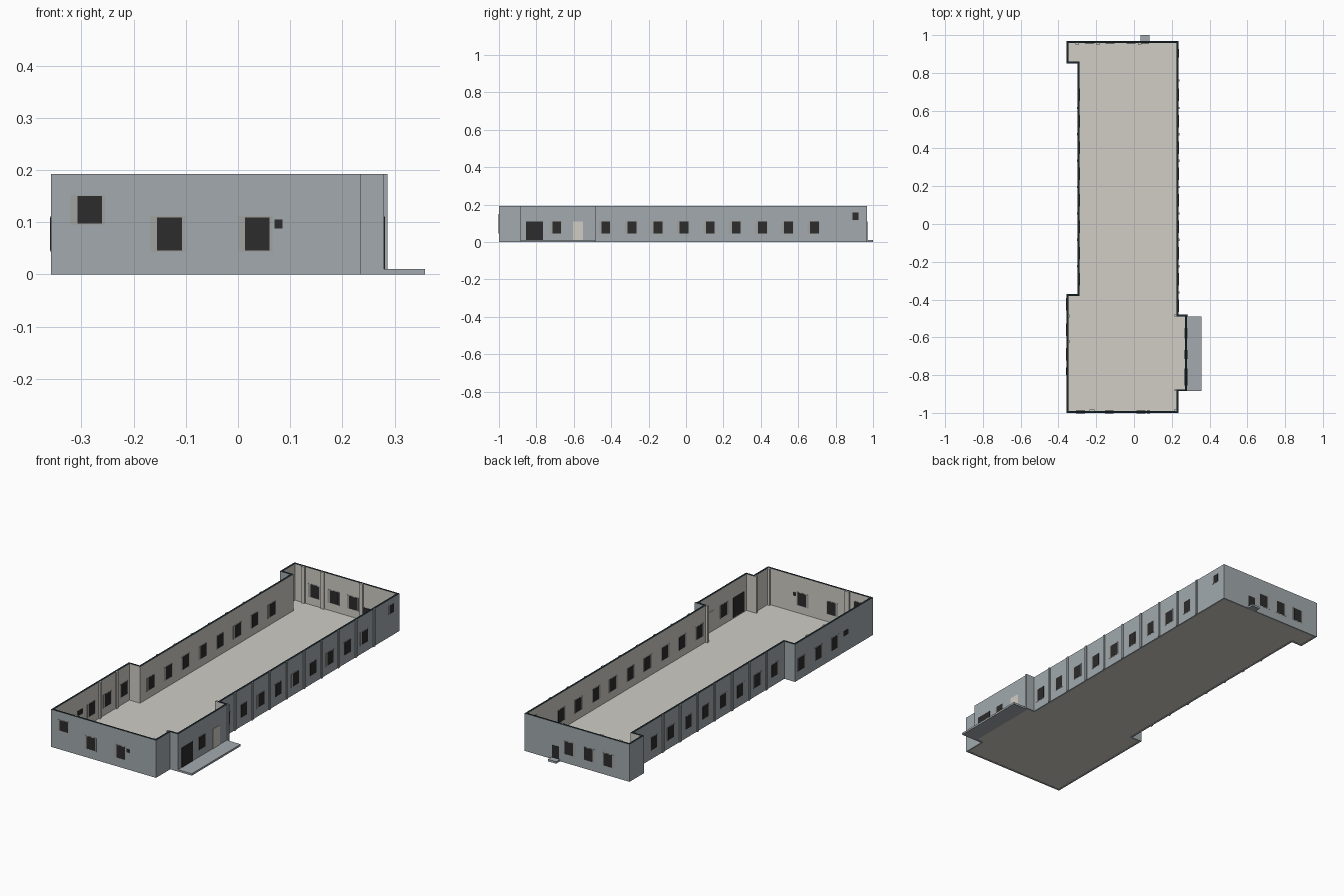
import bpy, bmesh
from mathutils import Vector

if "Cube" in bpy.data.objects:
    bpy.data.objects.remove(bpy.data.objects["Cube"])


def material(name, col):
    m = bpy.data.materials.new(name)
    m.diffuse_color = (*col, 1)
    m.use_nodes = True
    m.node_tree.nodes["Principled BSDF"].inputs["Base Color"].default_value = m.diffuse_color
    return m


GREY = material("outside grey", (0.36, 0.40, 0.42))
BEIGE = material("inside beige", (0.63, 0.61, 0.56))
NAVY = material("wall top navy", (0.010, 0.022, 0.030))
DARK = material("dark glass", (0.025, 0.025, 0.025))
FRAME = material("frame grey", (0.36, 0.36, 0.35))

H, T = 0.192, 0.01  # wall height and thickness
XL, XI, XR, XP = -0.358, -0.298, 0.236, 0.28  # left, left inner, right, porch bay
YF, YB = -1.0, 0.968

# Footprint, counter-clockwise
outline = [(XL, YF), (XR, YF), (XR, -0.885), (XP, -0.885), (XP, -0.48), (XR, -0.48),
           (XR, YB), (XL, YB), (XL, 0.85), (XI, 0.85), (XI, -0.37), (XL, -0.37)]


def inset(points, t):
    """Move an axis-aligned outline inwards by t."""
    out = []
    for i, p in enumerate(points):
        p = Vector(p)
        a = (p - Vector(points[i - 1])).normalized()
        b = (Vector(points[(i + 1) % len(points)]) - p).normalized()
        out.append(p + t * Vector((-a.y - b.y, a.x + b.x)))
    return out


def finish(bm, name, mats):
    me = bpy.data.meshes.new(name)
    bm.to_mesh(me)
    bm.free()
    for m in mats:
        me.materials.append(m)
    ob = bpy.data.objects.new(name, me)
    bpy.context.collection.objects.link(ob)
    return ob


def box(name, x, y, z, mat):
    bm = bmesh.new()
    bmesh.ops.create_cube(bm, size=1)
    for v in bm.verts:
        v.co = [(r[0] + r[1]) / 2 + c * (r[1] - r[0]) for c, r in zip(v.co, (x, y, z))]
    return finish(bm, name, [mat])


# Wall shell: grey outside, beige inside, navy top
bm = bmesh.new()
inner = inset(outline, T)
rings = [[bm.verts.new((p[0], p[1], z)) for p in loop]
         for loop, z in ((outline, 0), (outline, H), (inner, H), (inner, 0))]
for k, mi in enumerate((0, 2, 1, 0)):
    a, b = rings[k], rings[(k + 1) % 4]
    for i in range(len(a)):
        j = (i + 1) % len(a)
        bm.faces.new((a[i], a[j], b[j], b[i])).material_index = mi
bmesh.ops.recalc_face_normals(bm, faces=bm.faces)
finish(bm, "walls", [GREY, BEIGE, NAVY])

# Floor slab
bm = bmesh.new()
face = bm.faces.new([bm.verts.new((p.x, p.y, 0.001)) for p in inner])
ext = bmesh.ops.extrude_face_region(bm, geom=[face])
bmesh.ops.translate(bm, vec=(0, 0, 0.004), verts=[v for v in ext["geom"] if isinstance(v, bmesh.types.BMVert)])
bmesh.ops.recalc_face_normals(bm, faces=bm.faces)
finish(bm, "floor", [BEIGE])

# Porch slab and back step
box("porch_slab", (XP, 0.358), (-0.885, -0.49), (0, 0.01), GREY)
box("back_step", (0.035, 0.082), (YB, 1.0), (0, 0.01), GREY)


def plate(name, side, pos, u, z, mat, out):
    """Thin panel through a wall; side 'x' or 'y' is the wall's normal axis,
    pos the lower face of the wall on that axis."""
    d = (pos - out, pos + T + out)
    if side == 'x':
        box(name, d, u, z, mat)
    else:
        box(name, u, d, z, mat)


def window(side, pos, c, w=0.066, z=(0.043, 0.112)):
    lo, hi = c - w / 2, c + w / 2
    plate("window_frame", side, pos, (lo, hi), z, FRAME, 0.001)
    dz = 0.04 * (z[1] - z[0])
    plate("window_pane", side, pos, (lo + 0.2 * w, hi - 0.08 * w),
          (z[0] + dz, z[1] - dz), DARK, 0.002)


# Long side windows and the pilasters between them
for i in range(9):
    y = -0.433 + 0.1396 * i
    window('x', XR - T, y)
    if i:
        window('x', XI, y)
    if i < 8:
        py = y + 0.07
        box("right_pilaster", (XR, XR + 0.005), (py - 0.006, py + 0.006), (0, H), GREY)
        if i:
            box("left_pilaster", (XI - 0.005, XI), (py - 0.006, py + 0.006), (0, H), GREY)
box("right_pilaster", (XR, XR + 0.005), (0.754, 0.766), (0, H), GREY)
window('x', XR - T, 0.903, 0.045, (0.115, 0.16))

# Left front block windows and vent
for y in (-0.425, -0.56, -0.69):
    window('x', XL, y)
plate("left_vent", 'x', XL, (-0.80, -0.76), (0.083, 0.108), DARK, 0.002)

# Front windows and vent
window('y', YF, -0.288, z=(0.095, 0.152))
window('y', YF, -0.135)
window('y', YF, 0.033)
plate("front_vent", 'y', YF, (0.07, 0.085), (0.088, 0.105), DARK, 0.002)

# Back windows and door
for x in (-0.02, -0.13, -0.24):
    window('y', YB - T, x)
plate("back_door", 'y', YB - T, (0.04, 0.08), (0.01, 0.072), DARK, 0.002)

# Porch bay: wide dark door, window, light door
plate("main_door", 'x', XP - T, (-0.855, -0.765), (0.01, 0.11), DARK, 0.002)
window('x', XP - T, -0.695)
plate("light_door", 'x', XP - T, (-0.605, -0.55), (0.01, 0.11), BEIGE, 0.002)
box("bay_corner_post", (XP, XP + 0.007), (-0.49, -0.48), (0, H), GREY)

# Inside columns on the back, left and front walls
for x in (-0.3, -0.19, 0.03):
    box("back_column", (x - 0.01, x + 0.01), (YB - T - 0.007, YB - T), (0.005, H), BEIGE)
for y in (-0.487, -0.622):
    box("left_column", (XL + T, XL + T + 0.007), (y - 0.007, y + 0.007), (0.005, H), BEIGE)
box("front_column", (-0.235, -0.21), (YF + T, YF + T + 0.007), (0.005, H), BEIGE)
for y in (YF + T, -0.885, -0.48 - T):
    box("corner_column", (XR - T - 0.012, XR - T), (y, y + T), (0.005, H), BEIGE)
